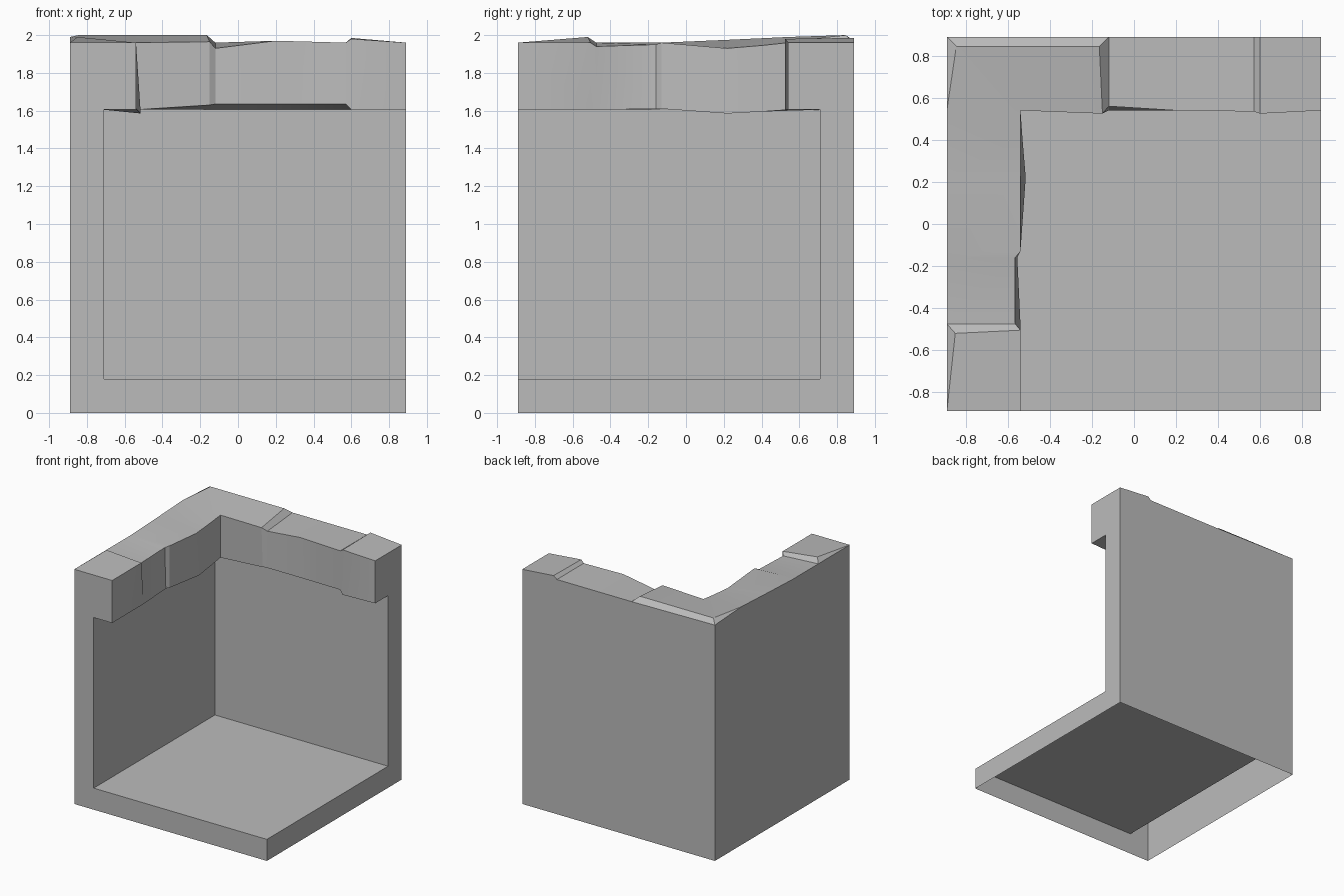
import bpy
import bmesh
import math
from mathutils import Vector

cube = bpy.data.objects.get("Cube")
if cube:
    bpy.data.objects.remove(cube)

HALF = 0.89      # half of the footprint
WALL = 0.18      # wall and floor thickness
CAP = 0.35       # depth of the overhanging stone cap
TOP = 1.96       # usual cap height
UNDER = 1.605    # usual underside of the cap


def section(along, outer=TOP, ridge=None, inner=TOP, depth=CAP, lower=UNDER, lower_depth=CAP):
    """Wall cross-section as (along, inset, height) points, from outer foot to inner foot.
    along: position of the outer edge, ridge, inner edge and wall root."""
    if not isinstance(along, tuple):
        along = (along,) * 4
    at_outer, at_ridge, at_inner, at_root = along
    ridge_inset, ridge_height = ridge or (0, outer)
    return [
        (at_outer, 0, 0),
        (at_outer, 0, outer),
        (at_ridge, ridge_inset, ridge_height),
        (at_inner, depth, inner),
        (at_inner, lower_depth, lower),
        (at_root, WALL, UNDER),
        (at_root, WALL, WALL),
    ]


def left_wall_point(p):
    return Vector((p[1] - HALF, p[0], p[2]))


def back_wall_point(p):
    return Vector((p[0], HALF - p[1], p[2]))


# Left wall, from the open front end towards the corner
left_sections = [
    section(-HALF),
    section((-0.475, -0.52, -0.505, -0.505), ridge=(0.04, 1.99)),
    section(-0.475, inner=1.94, depth=0.325),
    section(-0.16, inner=1.95, depth=0.325, lower=1.61, lower_depth=0.335),
    section(-0.13, lower=1.61),
    section(0.22, outer=1.975, inner=1.93, lower=1.585, lower_depth=0.375),
    section((0.54, 0.54, 0.4, 0.4), outer=1.99, inner=1.945, lower=1.595, lower_depth=0.36),
]

# Back wall, from the mitred corner to the open right end
back_sections = [
    section((-HALF, -0.845, CAP - HALF, WALL - HALF), outer=1.97, ridge=(0.045, 2.0)),
    section((-0.12, -0.165, -0.15, -0.15), ridge=(0.045, 2.0),
            inner=1.965, depth=0.365, lower=1.63),
    section(-0.12, inner=1.93, depth=0.33, lower=1.635),
    section(0.2, inner=1.97, lower=1.635),
    section(0.57, depth=0.355, lower=1.635, lower_depth=0.355),
    section(0.6, outer=1.985, inner=1.98, depth=0.365, lower_depth=0.365),
    section(HALF),
]

bm = bmesh.new()
rows = [[bm.verts.new(left_wall_point(p)) for p in s] for s in left_sections]
rows += [[bm.verts.new(back_wall_point(p)) for p in s] for s in back_sections]

# Walls and cap: skin between neighbouring sections, open underneath
for a, b in zip(rows, rows[1:]):
    for i in range(len(a) - 1):
        bm.faces.new((a[i], a[i + 1], b[i + 1], b[i]))

# Floor slab edge and the two open ends
edge_top = bm.verts.new((HALF, -HALF, WALL))
edge_foot = bm.verts.new((HALF, -HALF, 0))
for row in (rows[0], rows[-1]):
    bm.faces.new(row + [edge_top, edge_foot])

# Floor surface follows the inner foot of both walls
bm.faces.new([row[-1] for row in rows] + [edge_top])

bmesh.ops.remove_doubles(bm, verts=bm.verts[:], dist=0.0005)
bmesh.ops.recalc_face_normals(bm, faces=bm.faces[:])

mesh = bpy.data.meshes.new("corner_wall")
bm.to_mesh(mesh)
bm.free()
corner = bpy.data.objects.new("corner_wall", mesh)
bpy.context.collection.objects.link(corner)

# Plain stone colour
stone = bpy.data.materials.new("grey_stone")
stone.use_nodes = True
colour = (0.5, 0.5, 0.5, 1)
stone.diffuse_color = colour
stone.node_tree.nodes["Principled BSDF"].inputs["Base Color"].default_value = colour
mesh.materials.append(stone)

# Soft shading across the worn stones, crisp edges elsewhere
bpy.ops.object.select_all(action="DESELECT")
corner.select_set(True)
bpy.context.view_layer.objects.active = corner
bpy.ops.object.shade_smooth_by_angle(angle=math.radians(30))
